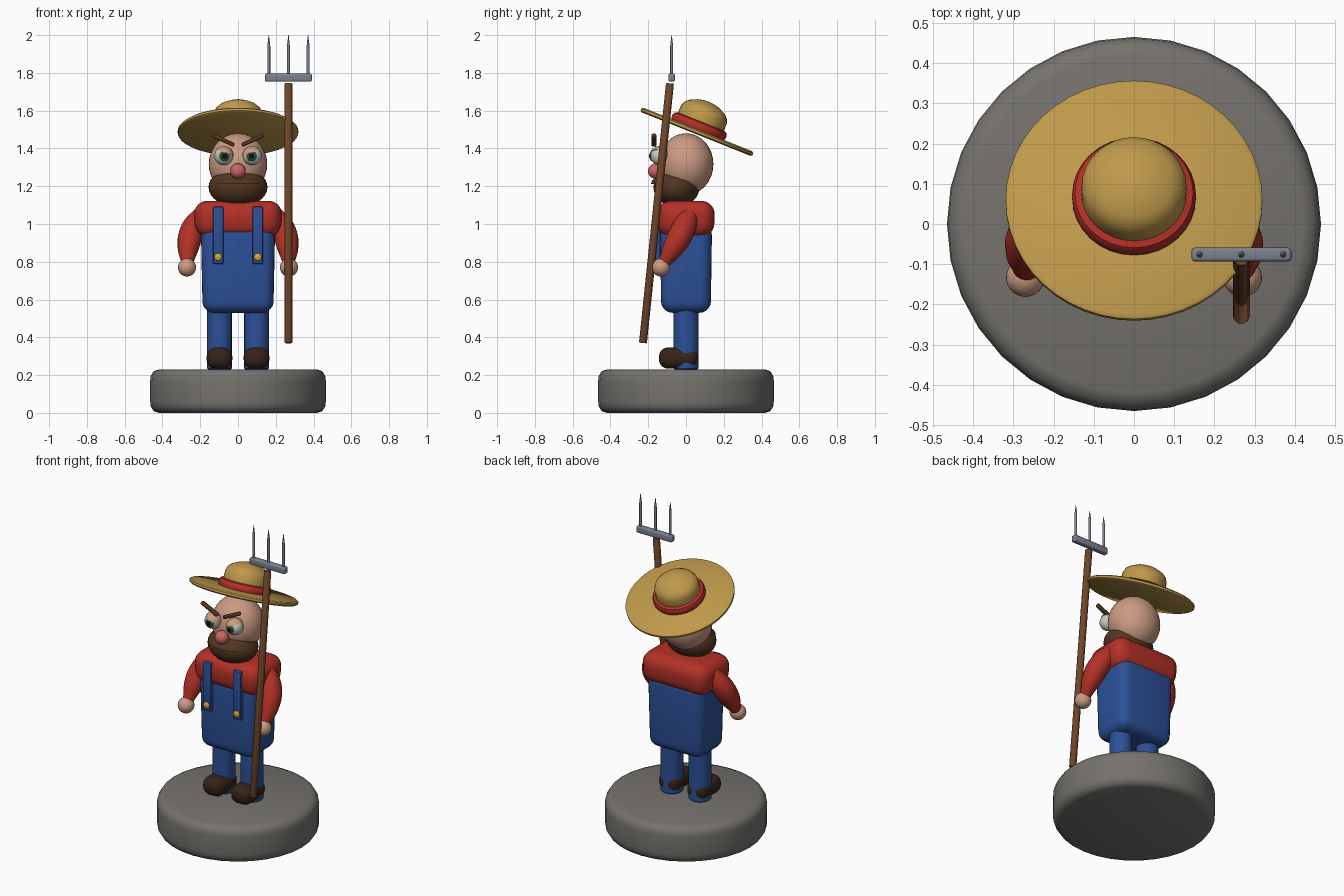
import bpy, bmesh
from math import radians, pi
from mathutils import Vector, Matrix

if "Cube" in bpy.data.objects:
    bpy.data.objects.remove(bpy.data.objects["Cube"])


def material(name, r, g, b):
    m = bpy.data.materials.new(name)
    m.diffuse_color = (r, g, b, 1)
    m.use_nodes = True
    m.node_tree.nodes["Principled BSDF"].inputs["Base Color"].default_value = m.diffuse_color
    return m


SKIN = material("skin", .6, .33, .23)
RED = material("red", .45, .03, .02)
BLUE = material("denim", .025, .08, .31)
STRAW = material("straw", .52, .32, .07)
WOOD = material("wood", .16, .06, .022)
HAIR = material("hair", .085, .036, .014)
SHOE = material("leather", .035, .017, .009)
STONE = material("stone", .18, .17, .155)
METAL = material("metal", .2, .22, .27)
PINK = material("pink", .6, .13, .13)
WHITE = material("eye_white", .55, .6, .53)
GREEN = material("green", .03, .08, .04)
BLACK = material("black", .005, .005, .005)
BRASS = material("brass", .7, .4, .03)


def finish(bm, name, mat, loc=(0, 0, 0), rot=(0, 0, 0), angle=40):
    bmesh.ops.recalc_face_normals(bm, faces=bm.faces[:])
    for f in bm.faces:
        f.smooth = True
    me = bpy.data.meshes.new(name)
    bm.to_mesh(me)
    bm.free()
    me.set_sharp_from_angle(angle=radians(angle))
    me.materials.append(mat)
    ob = bpy.data.objects.new(name, me)
    ob.location, ob.rotation_euler = loc, rot
    bpy.context.collection.objects.link(ob)
    return ob


def lathe(name, profile, mat, loc=(0, 0, 0), rot=(0, 0, 0), seg=32):
    """Revolve (radius, height) points about local z."""
    bm = bmesh.new()
    vs = [bm.verts.new((r, 0, h)) for r, h in profile]
    es = [bm.edges.new(p) for p in zip(vs, vs[1:])]
    bmesh.ops.spin(bm, geom=vs + es, cent=(0, 0, 0), axis=(0, 0, 1),
                   angle=2 * pi, steps=seg)
    bmesh.ops.remove_doubles(bm, verts=bm.verts[:], dist=1e-5)
    return finish(bm, name, mat, loc, rot)


def ball(name, loc, radii, mat, cut=None, rot=(0, 0, 0)):
    """Ellipsoid; cut = (point, normal) removes the side the normal points to."""
    bm = bmesh.new()
    bmesh.ops.create_uvsphere(bm, u_segments=32, v_segments=16, radius=1)
    bmesh.ops.scale(bm, vec=radii, verts=bm.verts[:])
    if cut:
        bmesh.ops.bisect_plane(bm, geom=bm.verts[:] + bm.edges[:] + bm.faces[:],
                               plane_co=cut[0], plane_no=cut[1], clear_outer=True)
        bmesh.ops.holes_fill(bm, edges=[e for e in bm.edges if e.is_boundary])
    return finish(bm, name, mat, loc, rot)


def rounded_box(name, loc, half, bevel, mat, rot=(0, 0, 0), taper=1, seg=5):
    """Bevelled box; taper scales the bottom outline."""
    bm = bmesh.new()
    bmesh.ops.create_cube(bm, size=2)
    for v in bm.verts:
        k = taper if v.co.z < 0 else 1
        v.co = Vector((v.co.x * half[0] * k, v.co.y * half[1] * k, v.co.z * half[2]))
    bmesh.ops.bevel(bm, geom=bm.edges[:], offset=bevel, segments=seg,
                    profile=.5, affect='EDGES', clamp_overlap=True)
    return finish(bm, name, mat, loc, rot)


def tube(name, points, radii, mat):
    """Smooth tapered limb through the points, turned into a mesh."""
    cu = bpy.data.curves.new(name, 'CURVE')
    cu.dimensions, cu.bevel_depth, cu.bevel_resolution = '3D', 1, 6
    cu.resolution_u, cu.use_fill_caps = 6, True
    sp = cu.splines.new('BEZIER')
    sp.radius_interpolation = 'CARDINAL'
    sp.bezier_points.add(len(points) - 1)
    for bp, p, r in zip(sp.bezier_points, points, radii):
        bp.co, bp.radius = p, r
        bp.handle_left_type = bp.handle_right_type = 'AUTO'
    tmp = bpy.data.objects.new(name + "_path", cu)
    bpy.context.collection.objects.link(tmp)
    dg = bpy.context.evaluated_depsgraph_get()
    me = bpy.data.meshes.new_from_object(tmp.evaluated_get(dg))
    bm = bmesh.new()
    bm.from_mesh(me)
    bpy.data.objects.remove(tmp)
    bpy.data.meshes.remove(me)
    bmesh.ops.remove_doubles(bm, verts=bm.verts[:], dist=1e-5)
    return finish(bm, name, mat, angle=60)


# Round stone base
lathe("base", [(0, 0), (.42, 0), (.447, .01), (.462, .035), (.465, .06), (.465, .17),
               (.462, .195), (.447, .22), (.42, .23), (0, .23)], STONE)

# Body
rounded_box("overalls", (0, 0, .765), (.197, .138, .235), .06, BLUE, taper=.95)
rounded_box("shirt", (0, 0, 1.025), (.236, .155, .098), .075, RED, taper=.95)

# Head, beard and face
ball("head", (0, 0, 1.317), (.155, .145, .163), SKIN)
ball("beard", (0, -.05, 1.195), (.156, .122, .105), HAIR,
     cut=((0, 0, .05), (0, .28, .96)))
ball("moustache", (0, -.115, 1.212), (.118, .07, .042), HAIR,
     cut=((0, 0, 0), (0, 0, -1)))
ball("nose", (0, -.16, 1.28), (.041, .041, .041), PINK)

# Paired parts
for s, side in ((-1, "left"), (1, "right")):
    lathe(side + "_leg", [(0, .225), (.055, .225), (.065, .235), (.065, .57), (0, .57)],
          BLUE, (s * .098, 0, 0))
    rounded_box(side + "_shoe", (s * .098, -.04, .29), (.068, .103, .056), .048, SHOE)
    rounded_box(side + "_strap", (s * .105, -.15, .94), (.027, .014, .152), .006, BLUE, seg=2)
    ball(side + "_button", (s * .105, -.164, .825), (.02, .01, .02), BRASS)
    tube(side + "_arm", [(s * .175, .025, 1.06), (s * .24, -.015, .97),
                         (s * .264, -.07, .87), (s * .268, -.12, .785)],
         [.05, .064, .056, .03], RED)
    ball(side + "_hand", (s * .27, -.133, .77), (.048, .048, .048), SKIN)

    # Scowling eye
    ball(side + "_eye", (s * .076, -.14, 1.36), (.049, .049, .049), WHITE)
    ball(side + "_iris", (s * .073, -.178, 1.36), (.028, .015, .028), GREEN)
    ball(side + "_pupil", (s * .072, -.188, 1.36), (.015, .008, .015), BLACK)
    ball(side + "_eyelid", (s * .076, -.14, 1.36), (.053, .053, .053), SKIN,
         cut=((0, 0, .02), (s * .4, 0, -1)))
    rounded_box(side + "_brow", (s * .077, -.17, 1.444), (.064, .013, .011), .008, HAIR,
                rot=(0, -s * radians(25), 0), seg=3)

# Tilted straw hat
hat_loc, hat_rot = (0, .058, 1.488), (radians(-21.8), 0, 0)
lathe("hat_brim", [(0, -.013), (.309, -.013), (.319, -.006), (.319, .006),
                   (.309, .013), (0, .013)], STRAW, hat_loc, hat_rot, 48)
lathe("hat_crown", [(.13, 0), (.131, .06), (.13, .1), (.12, .125), (.1, .143),
                    (.06, .162), (.025, .17), (0, .172)], STRAW, hat_loc, hat_rot)
lathe("hat_band", [(.125, .005), (.148, .007), (.154, .02), (.154, .038), (.147, .052),
                   (.125, .06)], RED, hat_loc, hat_rot)

# Pitchfork
lathe("fork_handle", [(0, 0), (.018, 0), (.021, .005), (.021, 1.377), (.018, 1.382),
                      (0, 1.382)], WOOD, (.267, -.228, .37), (radians(-5.94), 0, 0), 16)
rounded_box("fork_crossbar", (.267, -.076, 1.775), (.124, .017, .021), .008, METAL, seg=3)
for i, x in enumerate((.163, .267, .371)):
    lathe("fork_tine_%d" % (i + 1), [(0, 0), (.008, 0), (.008, .15), (.001, .21), (0, .21)],
          METAL, (x, -.076, 1.79), seg=12)
